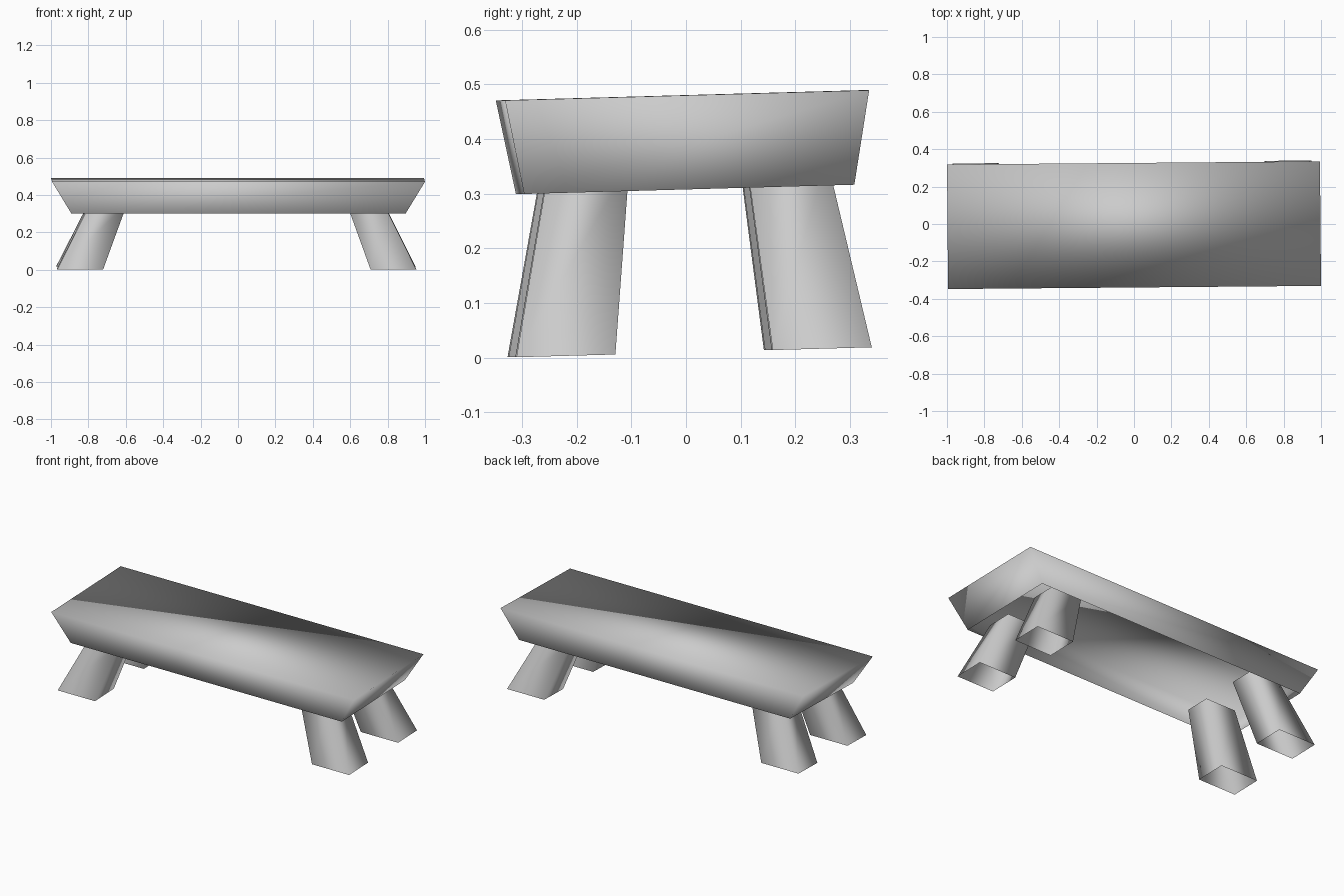
import bpy, bmesh
from mathutils import Euler, Matrix, Vector

default = bpy.data.objects.get("Cube")
if default:
    bpy.data.objects.remove(default, do_unlink=True)

# One plain grey for the whole bench
grey = bpy.data.materials.new("light_grey")
grey.use_nodes = True
grey.diffuse_color = (0.6, 0.6, 0.6, 1)
grey.node_tree.nodes["Principled BSDF"].inputs["Base Color"].default_value = (0.6, 0.6, 0.6, 1)

# The bench sits slightly tilted and turned
tilt = Matrix.Translation((0, 0.007, 0)) @ Euler((0.028, 0, 0.0085)).to_matrix().to_4x4()


def rectangle(bm, x0, x1, y0, y1, z):
    return [bm.verts.new(p) for p in ((x0, y0, z), (x1, y0, z), (x1, y1, z), (x0, y1, z))]


def tapered_shell(name, lower, upper, capped):
    """Four smooth walls between two rectangles, open below, optionally closed on top."""
    bm = bmesh.new()
    low, high = rectangle(bm, *lower), rectangle(bm, *upper)
    for i in range(4):
        j = (i + 1) % 4
        bm.faces.new((low[i], low[j], high[j], high[i]))
    if capped:
        bm.faces.new(high)
    bm.transform(tilt)
    for face in bm.faces:
        face.smooth = True
    mesh = bpy.data.meshes.new(name)
    bm.to_mesh(mesh)
    bm.free()
    mesh.materials.append(grey)
    obj = bpy.data.objects.new(name, mesh)
    bpy.context.collection.objects.link(obj)
    return obj


def mirrored(inner, outer, side):
    return sorted((inner * side, outer * side))


# Seat: hollow slab flaring upwards
tapered_shell("seat", (-0.893, 0.893, -0.302, 0.302, 0.308),
              (-0.997, 0.997, -0.333, 0.333, 0.48), True)

# Legs: open tubes splayed outwards, their tops hidden inside the seat
for y_name, sy in (("front", -1), ("back", 1)):
    for x_name, sx in (("left", 1), ("right", -1)):
        foot_x = [x - 0.009 for x in mirrored(0.715, 0.96, sx)]
        top_x = [x - 0.008 for x in mirrored(0.588, 0.785, sx)]
        tapered_shell(f"{y_name}_{x_name}_leg",
                      (*foot_x, *mirrored(0.144, 0.325, sy), 0.01),
                      (*top_x, *mirrored(0.107, 0.254, sy), 0.358), False)
